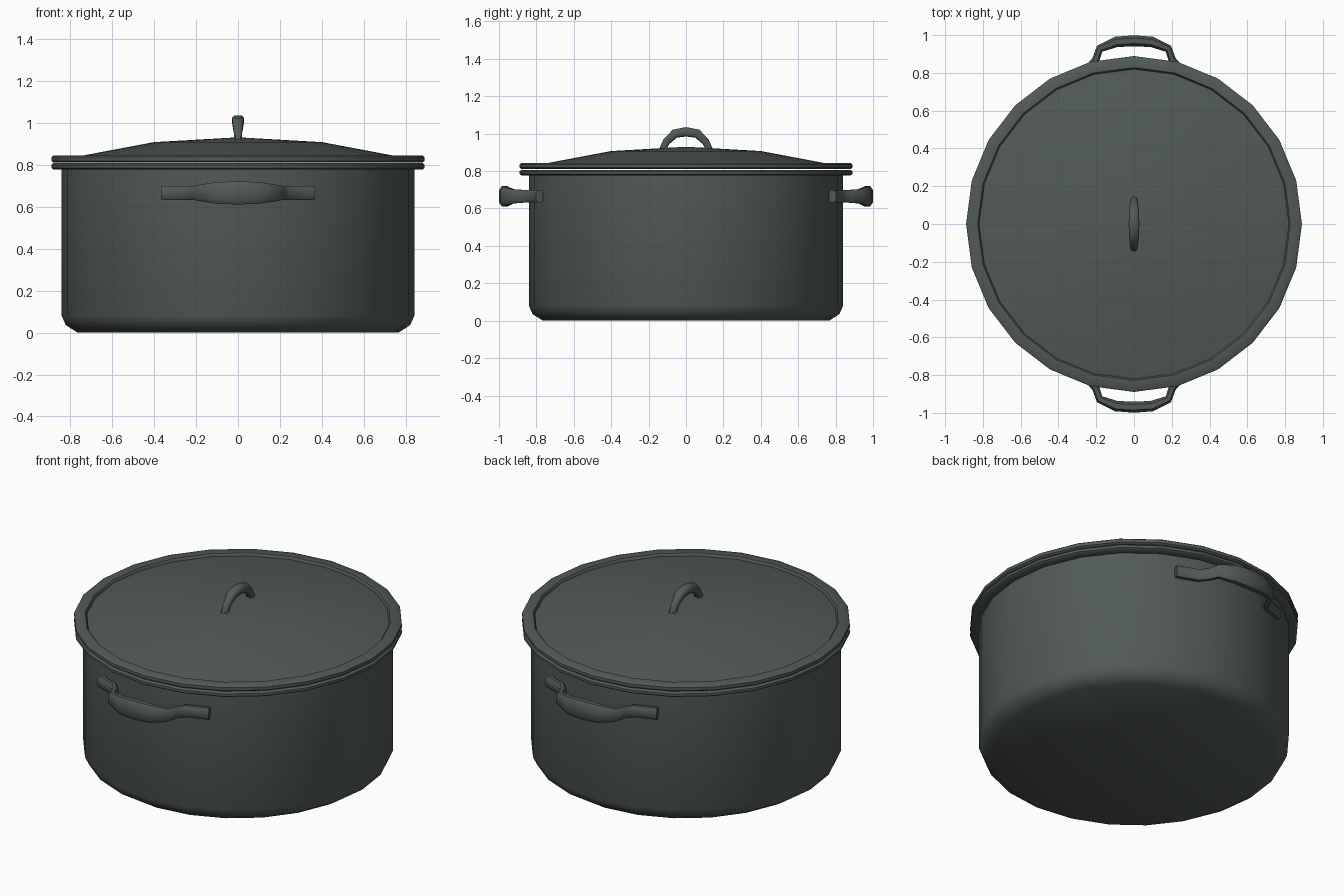
import bpy, bmesh, math
from mathutils import Vector

if "Cube" in bpy.data.objects:
    bpy.data.objects.remove(bpy.data.objects["Cube"])

iron = bpy.data.materials.new("dark grey green enamel")
iron.diffuse_color = (0.084, 0.104, 0.093, 1)
iron.use_nodes = True
iron.node_tree.nodes["Principled BSDF"].inputs["Base Color"].default_value = iron.diffuse_color


def finish(bm, name, angle=42):
    bmesh.ops.remove_doubles(bm, verts=bm.verts, dist=1e-5)
    bmesh.ops.recalc_face_normals(bm, faces=bm.faces)
    mesh = bpy.data.meshes.new(name)
    bm.to_mesh(mesh)
    bm.free()
    ob = bpy.data.objects.new(name, mesh)
    bpy.context.collection.objects.link(ob)
    mesh.materials.append(iron)
    bpy.ops.object.select_all(action='DESELECT')
    ob.select_set(True)
    bpy.context.view_layer.objects.active = ob
    bpy.ops.object.shade_smooth_by_angle(angle=math.radians(angle))
    return ob


def bridge(bm, rings, closed=False):
    n = len(rings[0])
    pairs = list(zip(rings, rings[1:]))
    if closed:
        pairs.append((rings[-1], rings[0]))
    for a, b in pairs:
        for i in range(n):
            j = (i + 1) % n
            bm.faces.new((a[i], a[j], b[j], b[i]))


def lathe(name, profile, closed=False, sides=24):
    bm = bmesh.new()
    rings = [[bm.verts.new((r * math.cos(2 * math.pi * i / sides),
                            r * math.sin(2 * math.pi * i / sides), z))
              for i in range(sides)] for r, z in profile]
    bridge(bm, rings, closed)
    bmesh.ops.dissolve_degenerate(bm, dist=1e-5, edges=bm.edges)
    return finish(bm, name)


# eight-sided grip section: (across path, along the wide axis)
SECTION = [(1, .6), (.5, 1), (-.5, 1), (-1, .6), (-1, -.6), (-.5, -1), (.5, -1), (1, -.6)]


def grip(name, half, place, wide):
    """half: (u, v, half thickness, half width) from the middle to one end."""
    pts = [(-u, v, t, w) for u, v, t, w in reversed(half[1:])] + half
    pos = [place(u, v) for u, v, _, _ in pts]
    bm = bmesh.new()
    rings = []
    for k, (u, v, t, w) in enumerate(pts):
        tan = (pos[min(k + 1, len(pos) - 1)] - pos[max(k - 1, 0)]).normalized()
        side = tan.cross(wide).normalized()
        rings.append([bm.verts.new(pos[k] + side * a * t + wide * b * w) for a, b in SECTION])
    bridge(bm, rings)
    bm.faces.new(rings[0])
    bm.faces.new(rings[-1])
    return finish(bm, name, 50)


# pot with rounded base, rolled lip and thin wall
lathe("pot_body", [(0, 0), (.765, 0), (.82, .035), (.84, .08), (.84, .777),
                   (.88, .777), (.889, .784), (.889, .799), (.88, .807),
                   (.80, .807), (.80, .08), (.76, .04), (0, .04)])

# shallow domed lid
lathe("lid_dome", [(0, .93), (.40, .907), (.82, .828), (.82, .812), (.40, .89), (0, .91)])

# rolled edge of the lid
lathe("lid_rim", [(.82, .832), (.828, .843), (.88, .843), (.889, .836),
                  (.889, .818), (.88, .81), (.82, .81)], closed=True)

# side handles, front and back
side_half = [(0, .97, .029, .055), (.095, .964, .028, .052), (.182, .928, .021, .038),
             (.202, .87, .02, .034), (.24, .826, .02, .034), (.36, .782, .02, .034)]
for name, s in (("front_handle", -1), ("back_handle", 1)):
    grip(name, side_half, lambda u, v, s=s: Vector((u, s * v, .665)), Vector((0, 0, 1)))

# arched handle on the lid
lid_half = [(0, 1.01, .025, .028), (.06, 1.0, .024, .027), (.105, .957, .02, .02),
            (.13, .905, .018, .018)]
grip("lid_handle", lid_half, lambda u, v: Vector((0, u, v)), Vector((1, 0, 0)))
